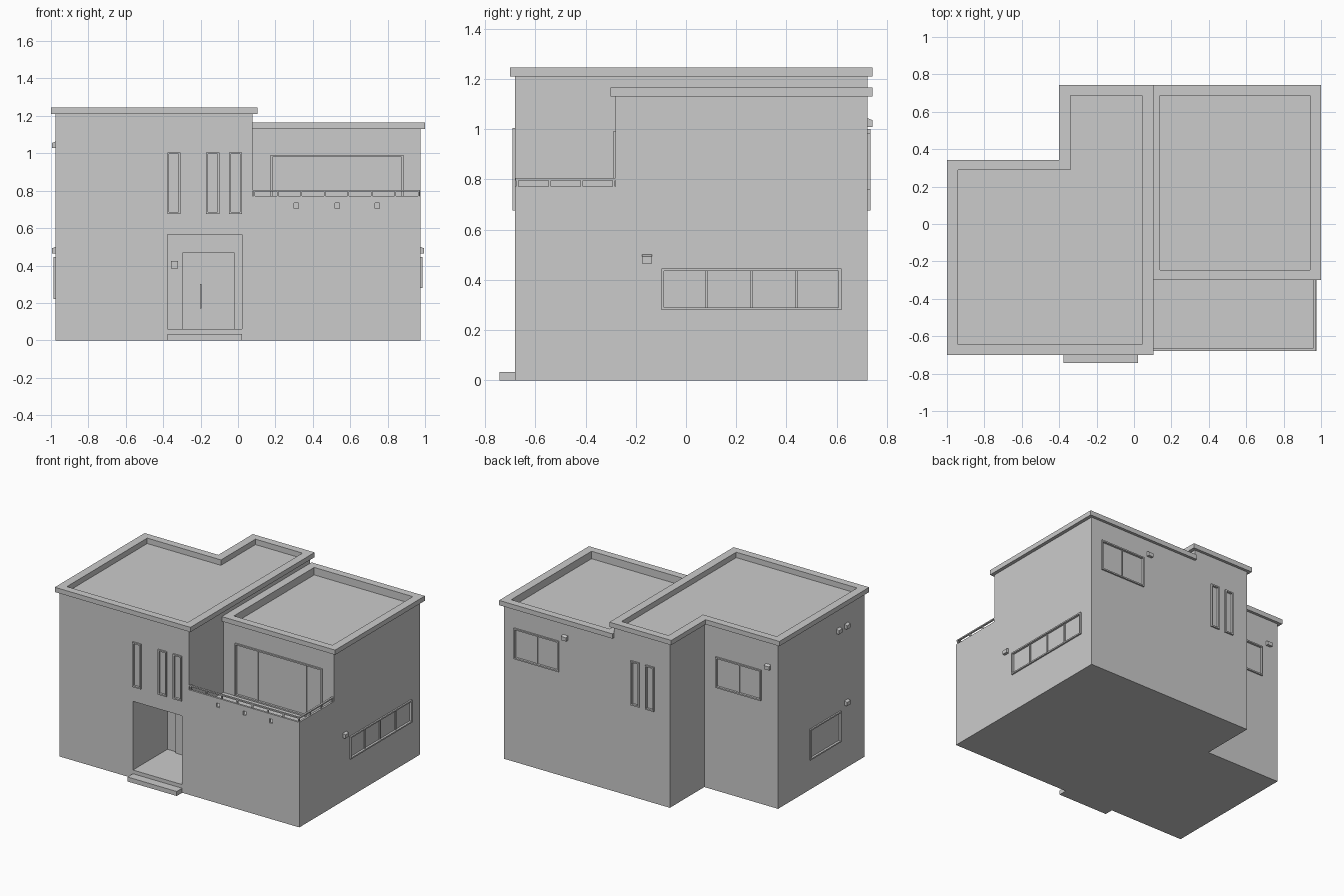
import bpy, bmesh

if "Cube" in bpy.data.objects:
    bpy.data.objects.remove(bpy.data.objects["Cube"])

# Wall planes: (normal axis, plane coordinate, outward sign)
WALLS = {"front": ("y", -0.68, -1), "entry": ("y", -0.28, -1), "terrace": ("y", -0.28, -1),
         "right": ("x", 0.975, 1), "left": ("x", -0.975, -1),
         "rear": ("y", 0.723, 1), "rear_inner": ("y", 0.323, 1)}


def prism(bm, pts, z0, z1):
    """Extrude a flat footprint between two heights."""
    face = bm.faces.new([bm.verts.new((x, y, z0)) for x, y in pts])
    top = bmesh.ops.extrude_face_region(bm, geom=[face])["geom"]
    bmesh.ops.translate(bm, vec=(0, 0, z1 - z0),
                        verts=[v for v in top if isinstance(v, bmesh.types.BMVert)])


def rect(x0, x1, y0, y1):
    return [(x0, y0), (x1, y0), (x1, y1), (x0, y1)]


def box(bm, x0, x1, y0, y1, z0, z1):
    prism(bm, rect(x0, x1, y0, y1), z0, z1)


def wall_box(bm, wall, u0, u1, d0, d1, z0, z1):
    """Box given along a wall (u), outwards from it (d) and in height."""
    axis, p, s = WALLS[wall]
    a, b = sorted((p + s * d0, p + s * d1))
    box(bm, *((a, b, u0, u1) if axis == "x" else (u0, u1, a, b)), z0, z1)


def finish(bm, name):
    bmesh.ops.recalc_face_normals(bm, faces=bm.faces)
    mesh = bpy.data.meshes.new(name)
    bm.to_mesh(mesh)
    bm.free()
    ob = bpy.data.objects.new(name, mesh)
    bpy.context.collection.objects.link(ob)
    return ob


def cut(ob, cutter_bm):
    cutter = finish(cutter_bm, "cutter")
    cutter.hide_render = True
    mod = ob.modifiers.new("cut", "BOOLEAN")
    mod.operation, mod.solver, mod.object = "DIFFERENCE", "EXACT", cutter
    bpy.context.view_layer.objects.active = ob
    bpy.ops.object.modifier_apply(modifier=mod.name)
    bpy.data.objects.remove(cutter)


def main_plan(ox, oy):
    return [(-1 + ox, -0.7 + oy), (0.103 - ox, -0.7 + oy), (0.103 - ox, 0.743 - oy),
            (-0.4 + ox, 0.743 - oy), (-0.4 + ox, 0.343 - oy), (-1 + ox, 0.343 - oy)]


def right_plan(ox, oy, left):
    return rect(left, 1 - ox, -0.3 + oy, 0.743 - oy)


# name, wall, block, u0, u1, z0, z1, mullion positions
WINDOWS = [
    ("front_slit_window_1", "front", "main", -0.378, -0.308, 0.675, 1.005, []),
    ("front_slit_window_2", "front", "main", -0.17, -0.10, 0.675, 1.005, []),
    ("front_slit_window_3", "front", "main", -0.048, 0.022, 0.675, 1.005, []),
    ("rear_slit_window_1", "rear", "main", -0.25, -0.18, 0.675, 1.0, []),
    ("rear_slit_window_2", "rear", "main", -0.13, -0.06, 0.675, 1.0, []),
    ("rear_left_window", "rear_inner", "main", -0.84, -0.47, 0.76, 0.985, [-0.655]),
    ("side_left_window", "left", "main", -0.40, -0.04, 0.22, 0.445, []),
    ("rear_right_window", "rear", "right", 0.525, 0.89, 0.76, 0.985, [0.707]),
    ("side_right_window", "right", "right", -0.097, 0.618, 0.28, 0.445, [0.082, 0.26, 0.44]),
    ("terrace_door", "terrace", "right", 0.175, 0.885, 0.605, 0.99, [0.355, 0.75]),
]

# Solid blocks of the house and their cutters
blocks = {n: bmesh.new() for n in ("main", "right", "balcony")}
cuts = {n: bmesh.new() for n in blocks}
prism(blocks["main"], main_plan(0.025, 0.02), 0, 1.21)
prism(blocks["right"], right_plan(0.025, 0.02, 0.078), 0, 1.13)
box(blocks["balcony"], 0.078, 0.975, -0.68, -0.28, 0, 0.772)

# Sunken roof decks, porch, terrace floor
prism(cuts["main"], main_plan(0.06, 0.055), 1.205, 1.4)
prism(cuts["right"], right_plan(0.06, 0.055, 0.138), 1.11, 1.4)
box(cuts["main"], -0.378, 0.022, -0.9, -0.28, 0.06, 0.565)
box(cuts["balcony"], 0.07, 0.96, -0.665, -0.2, 0.60, 0.9)

# Windows: shallow reveal, raised frame, mullions
for name, wall, block, u0, u1, z0, z1, mullions in WINDOWS:
    e, w = 0.004, 0.01
    wall_box(cuts[block], wall, u0 + e, u1 - e, -0.006, 0.05, z0 + e, z1 - e)
    bm = bmesh.new()
    for a, b in ((u0, u0 + w), (u1 - w, u1)):
        wall_box(bm, wall, a, b, -0.005, 0.011, z0, z1)
    for a, b in ((z0, z0 + w), (z1 - w, z1)):
        wall_box(bm, wall, u0 + w, u1 - w, -0.005, 0.011, a, b)
    for c in mullions:
        wall_box(bm, wall, c - 0.005, c + 0.005, -0.0055, 0.001, z0 + w, z1 - w)
    finish(bm, name)

for n in blocks:
    cut(finish(blocks[n], n + "_block"), cuts[n])

# Drain holes through the terrace parapet
drains = bmesh.new()
for x in (0.312, 0.53, 0.745):
    box(drains, x - 0.012, x + 0.012, -0.7, -0.65, 0.705, 0.735)
cut(bpy.data.objects["balcony_block"], drains)

# Roof rims
for name, outer, inner, z in (
        ("main_roof_rim", main_plan(0, 0), main_plan(0.06, 0.055), 1.21),
        ("right_roof_rim", right_plan(0, 0, 0.078), right_plan(0.06, 0.055, 0.138), 1.13)):
    bm, hole = bmesh.new(), bmesh.new()
    prism(bm, outer, z, z + 0.035)
    prism(hole, inner, z - 0.1, z + 0.1)
    cut(finish(bm, name), hole)

# Terrace railing
bm = bmesh.new()
box(bm, 0.078, 0.974, -0.678, -0.664, 0.796, 0.805)
box(bm, 0.96, 0.974, -0.664, -0.28, 0.796, 0.805)
for i in range(8):
    x = 0.087 + i * 0.1256
    box(bm, x - 0.005, x + 0.005, -0.676, -0.666, 0.77, 0.797)
for i in range(1, 4):
    y = -0.671 + i * 0.128
    box(bm, 0.962, 0.972, y - 0.005, y + 0.005, 0.77, 0.797)
finish(bm, "terrace_railing")

# Entrance: step, door, handle, wall lamp
bm = bmesh.new()
box(bm, -0.378, 0.022, -0.743, -0.68, 0, 0.033)
finish(bm, "entrance_step")
bm = bmesh.new()
wall_box(bm, "entry", -0.298, -0.02, -0.01, 0.018, 0.06, 0.47)
finish(bm, "front_door")
bm = bmesh.new()
wall_box(bm, "entry", -0.203, -0.194, 0.03, 0.038, 0.17, 0.30)
for z in (0.19, 0.27):
    wall_box(bm, "entry", -0.202, -0.195, 0.015, 0.032, z, z + 0.008)
finish(bm, "door_handle")
bm = bmesh.new()
wall_box(bm, "entry", -0.358, -0.32, -0.005, 0.022, 0.385, 0.425)
finish(bm, "entrance_lamp")

# Hooded wall vents: wall, centre, base height
VENTS = [("right", -0.155, 0.465), ("left", -0.47, 0.465), ("left", -0.375, 1.028),
         ("left", -0.47, 1.028), ("rear_inner", -0.895, 1.008), ("rear", 0.475, 1.008)]
for i, (wall, u, z) in enumerate(VENTS):
    axis, p, s = WALLS[wall]
    bm = bmesh.new()
    wall_box(bm, wall, u - 0.02, u + 0.02, -0.005, 0.02, z, z + 0.037)
    k = 0 if axis == "x" else 1
    for v in bm.verts:  # slope the hood outwards
        if v.co.z > z + 0.02 and (v.co[k] - p) * s > 0.01:
            v.co.z -= 0.01
    finish(bm, f"wall_vent_{i + 1}")
